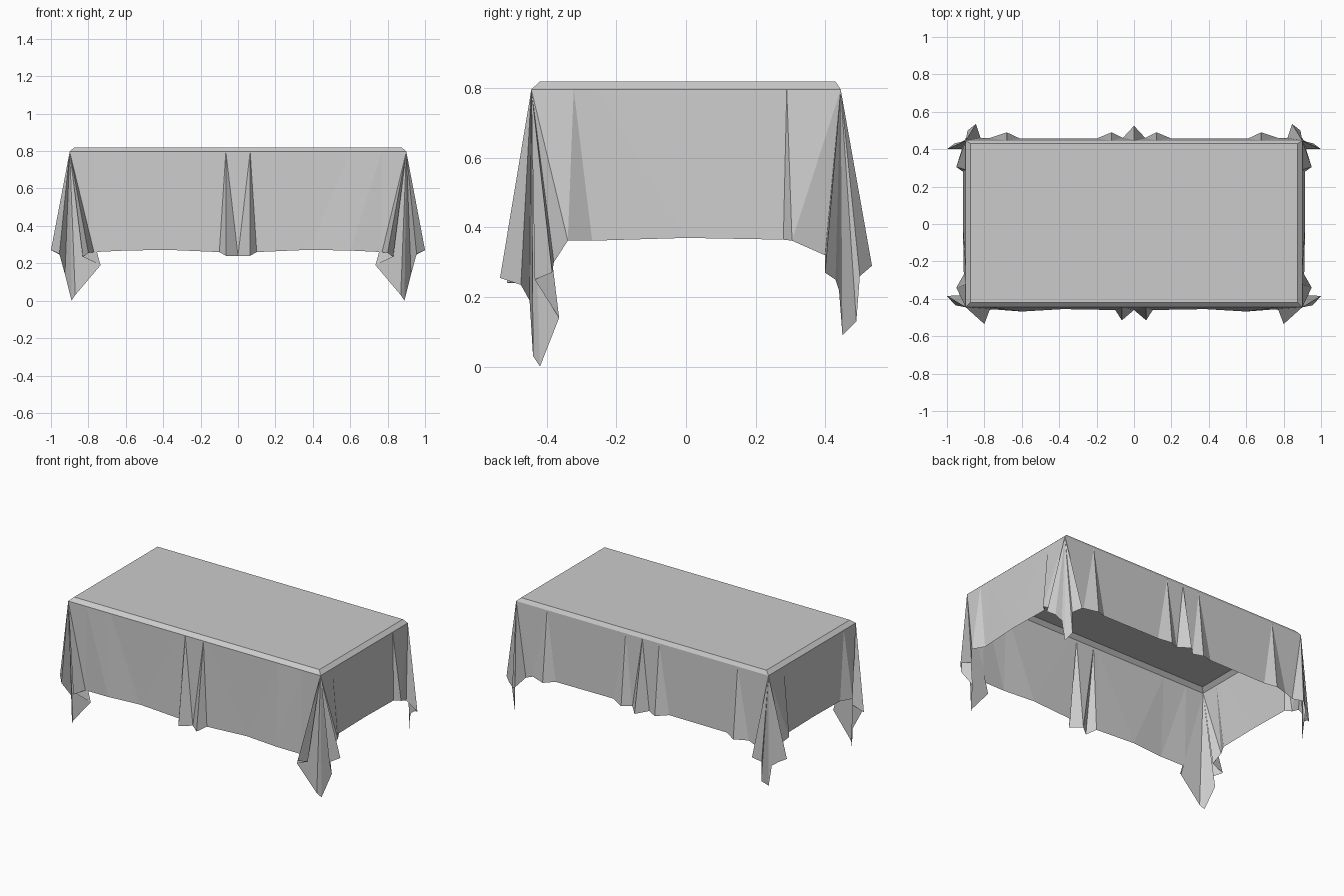
import bpy, bmesh

if "Cube" in bpy.data.objects:
    bpy.data.objects.remove(bpy.data.objects["Cube"])

# Right half of the hem, from front centre round to back centre
front = [(0, -.46, .24), (.065, -.515, .24), (.1, -.46, .26), (.38, -.455, .272),
         (.6, -.468, .268), (.77, -.455, .26)]
front_corner = [(.8, -.535, .255), (.83, -.475, .235), (.735, -.45, .19), (.87, -.44, .03),
                (.89, -.42, 0), (.925, -.365, .14), (.955, -.435, .25), (1, -.385, .27),
                (.92, -.38, .3)]
side = [(.95, -.34, .362), (.91, -.27, .362), (.915, 0, .37), (.915, .28, .365), (.95, .305, .362)]
back_corner = [(.92, .4, .32), (1, .4, .27), (.96, .43, .25), (.92, .44, .22), (.905, .45, .09),
               (.88, .49, .13), (.89, .5, .26), (.845, .535, .29), (.82, .46, .33)]
back = [(.77, .46, .35), (.68, .49, .345), (.61, .457, .358), (.2, .457, .36),
        (.12, .49, .345), (.06, .46, .35), (0, .525, .34)]

# Table edge the cloth folds over
EX, FY, BY = .9, -.445, .445


def rows(p, kind):
    x, y, z = p
    if kind == "front":
        e = (x, FY)
    elif kind == "back":
        e = (x, BY)
    elif kind == "side":
        e = (EX, y * .95)
    else:
        e = (EX, FY if kind == "front_corner" else BY)
    inner = (min(e[0], EX - .025), max(FY + .025, min(BY - .015, e[1])), .82)
    return [inner, (e[0], e[1], .797), (x, y, z)]


half = []
for kind, pts in (("front", front), ("front_corner", front_corner), ("side", side),
                  ("back_corner", back_corner), ("back", back)):
    half += [rows(p, kind) for p in pts]

# Mirror to the left half to close the loop
mirrored = [[(-x, y, z) for x, y, z in r] for r in half[-2:0:-1]]
loop = half + mirrored

# Draped cloth: flat top, folded rim and hanging skirt
bm = bmesh.new()
cols = [[bm.verts.new(c) for c in r] for r in loop]
n = len(cols)
for i in range(n):
    a, b = cols[i], cols[(i + 1) % n]
    for k in range(2):
        bm.faces.new((a[k], a[k + 1], b[k + 1], b[k]))
bmesh.ops.remove_doubles(bm, verts=bm.verts, dist=.0005)
rim = [e for e in bm.edges if e.is_boundary and all(v.co.z > .81 for v in e.verts)]
bmesh.ops.contextual_create(bm, geom=rim)
bmesh.ops.triangulate(bm, faces=[f for f in bm.faces if len(f.verts) == 4])
bmesh.ops.recalc_face_normals(bm, faces=bm.faces)
top = max(bm.faces, key=lambda f: f.calc_area())
if top.normal.z < 0:
    bmesh.ops.reverse_faces(bm, faces=bm.faces)

me = bpy.data.meshes.new("tablecloth")
bm.to_mesh(me)
bm.free()
ob = bpy.data.objects.new("tablecloth", me)
bpy.context.collection.objects.link(ob)
